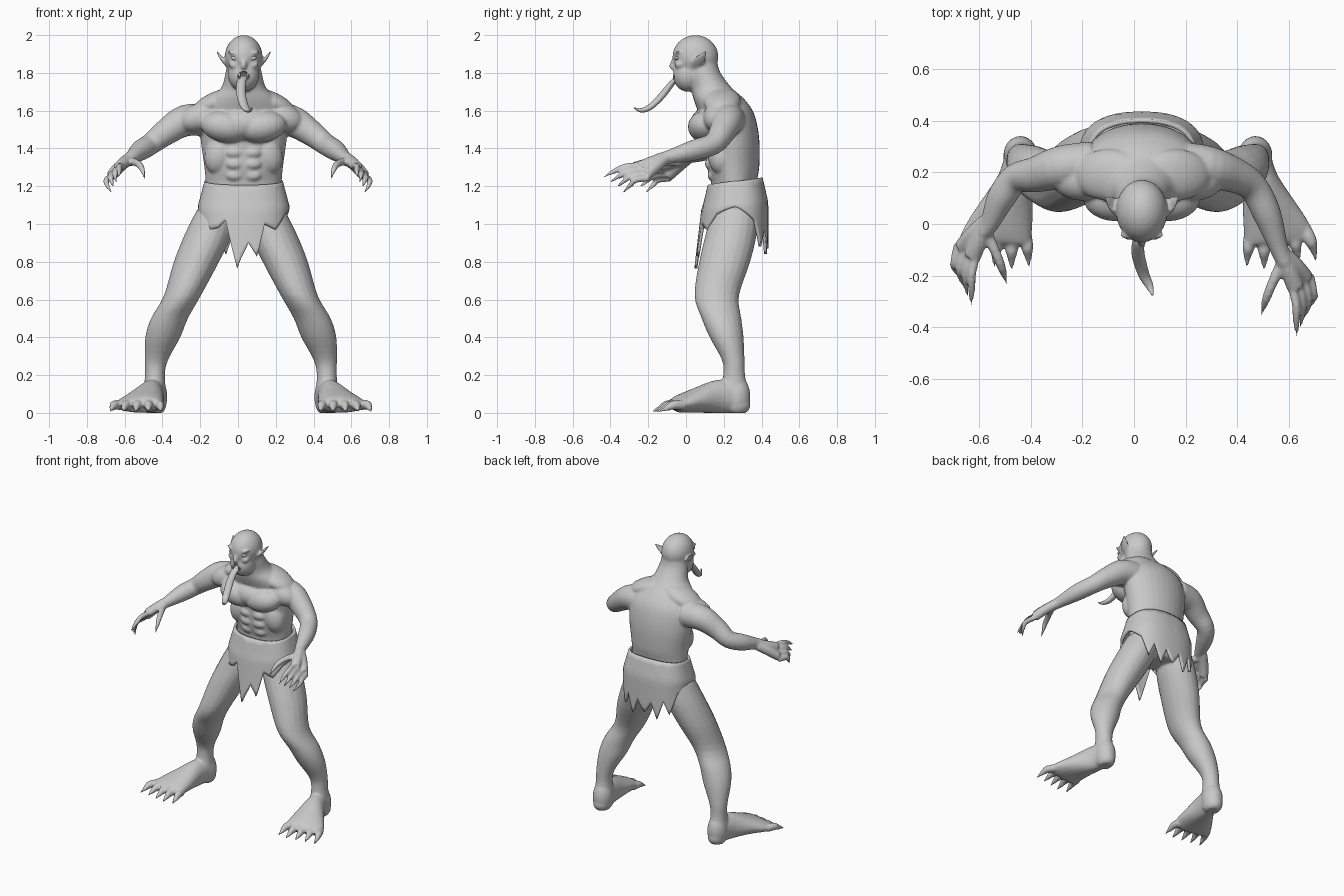
import bpy, bmesh, math
from mathutils import Vector, Matrix

grey = bpy.data.materials.new("plain grey")
grey.diffuse_color = (0.58, 0.58, 0.58, 1)
CX = 0.03   # midline of torso and head


def finish(bm, name):
    bmesh.ops.recalc_face_normals(bm, faces=bm.faces)
    me = bpy.data.meshes.new(name)
    bm.to_mesh(me)
    bm.free()
    me.materials.append(grey)
    me.shade_smooth()
    ob = bpy.data.objects.new(name, me)
    bpy.context.collection.objects.link(ob)
    return ob


def spline(pts, sub=4):
    """Catmull-Rom through rows of numbers."""
    out, n = [], len(pts)
    for i in range(n - 1):
        p = [pts[max(0, min(n - 1, i + k))] for k in (-1, 0, 1, 2)]
        for s in range(sub):
            t = s / sub
            out.append([0.5 * (2 * b + (c - a) * t + (2 * a - 5 * b + 4 * c - d) * t * t
                        + (3 * b - a - 3 * c + d) * t ** 3) for a, b, c, d in zip(*p)])
    return out + [list(pts[-1])]


def tube(bm, pts, level=False, n=20):
    """Skin rows of x, y, z, width, height; level keeps the rings horizontal."""
    rows = spline([p if len(p) == 5 else (*p, p[3]) for p in pts])
    rings = []
    for i, r in enumerate(rows):
        d = Vector(rows[min(i + 1, len(rows) - 1)][:3]) - Vector(rows[max(i - 1, 0)][:3])
        side, up = Vector((1, 0, 0)), Vector((0, 1, 0))
        if not level:
            side = d.cross(Vector((0, 0, 1))).normalized()
            up = side.cross(d).normalized()
        ring = []
        for k in range(n):
            a = 2 * math.pi * k / n
            v = Vector(r[:3]) + side * r[3] * math.cos(a) + up * r[4] * math.sin(a)
            v.z = max(v.z, 0.0)
            ring.append(bm.verts.new(v))
        rings.append(ring)
    for a, b in zip(rings, rings[1:]):
        for k in range(n):
            bm.faces.new((a[k], a[(k + 1) % n], b[(k + 1) % n], b[k]))
    bm.faces.new(rings[0])
    bm.faces.new(rings[-1])


def blob(bm, c, r, rot=0.0, axis='Y'):
    m = Matrix.Translation(c) @ Matrix.Rotation(rot, 4, axis) @ Matrix.Diagonal((*r, 1))
    bmesh.ops.create_uvsphere(bm, u_segments=24, v_segments=14, radius=1, matrix=m)


body = bmesh.new()

# torso and neck
tube(body, [(CX, y, z, rx, ry) for z, y, rx, ry in (
    (0.95, .25, .12, .10), (1.05, .26, .19, .14), (1.2, .255, .2, .12), (1.3, .25, .208, .138),
    (1.45, .245, .228, .143), (1.58, .215, .232, .147), (1.66, .175, .185, .135),
    (1.72, .135, .12, .108), (1.80, .095, .096, .088), (1.86, .08, .085, .085))], True, 32)

# head, jaw, nose
blob(body, (CX, .05, 1.885), (.1, .122, .115))
blob(body, (CX, .01, 1.79), (.083, .08, .09))
blob(body, (CX, -.065, 1.835), (.017, .025, .02))
tube(body, [(CX, -.05, 1.895, .01), (CX, -.068, 1.86, .013), (CX, -.078, 1.832, .014)], True)

# breastbone fill
blob(body, (CX, .125, 1.53), (.17, .105, .09))
for s in (-1, 1):
    # brow, cheek, trapezius, pectoral, shoulder front, rib edge
    blob(body, (CX + s * .045, -.042, 1.903), (.04, .02, .011), s * -.25)
    blob(body, (CX + s * .05, -.03, 1.84), (.03, .03, .02), s * -.3)
    blob(body, (CX + s * .13, .19, 1.652), (.145, .1, .055), s * .36)
    blob(body, (CX + s * .098, .1, 1.515), (.13, .09, .083), s * -.15)
    blob(body, (.015 + s * .215, .17, 1.565), (.12, .08, .075), s * .3)
    blob(body, (CX + s * .125, .185, 1.37), (.08, .07, .11), s * -.3)
    # abdominal blocks
    for k in range(3):
        blob(body, (CX + s * .047, (.124, .128, .142)[k], 1.378 - k * .06), (.048, .028, .031))
    # ear
    tube(body, [(CX + s * .08, .055, 1.83, .012, .02), (CX + s * .105, .068, 1.862, .013, .036),
                (CX + s * .128, .085, 1.893, .009, .024), (CX + s * .146, .11, 1.92, .003)], True)

    # arm, with the left one reaching less far forward
    dy = .12 if s < 0 else 0

    def place(pts):
        return [(s * p[0], p[1] + dy, *p[2:]) for p in pts]
    arm = [(.16, .235, 1.55, .085), (.28, .22, 1.547, .084), (.38, .192, 1.487, .07), (.46, .145, 1.425, .058),
           (.515, .04, 1.39, .055), (.56, -.09, 1.355, .037), (.585, -.15, 1.34, .033)]
    tube(body, [(s * p[0], p[1] + dy * max(0, i - 2) / 4, *p[2:]) for i, p in enumerate(arm)])
    # rolled palm in two strands, curling fingers, thumb
    tube(body, place([(.57, -.11, 1.35, .03), (.60, -.18, 1.33, .034, .03), (.628, -.25, 1.305, .034, .025)]))
    tube(body, place([(.575, -.11, 1.345, .03), (.625, -.16, 1.305, .032), (.668, -.21, 1.258, .03)]))
    for k in range(4):
        x, y, z = .615 + .022 * k, -.25 + .018 * k, 1.31 - .023 * k
        tube(body, place([(x, y, z, .018), (x + .014, y - .07, z - .006, .017),
                          (x + .014, y - .13 + .012 * k, z - .03, .014),
                          (.632 + .011 * k, -.44 + .033 * k, 1.245 - .029 * k, .003)]), n=12)
    tube(body, place([(.575, -.15, 1.33, .024), (.54, -.22, 1.325, .02), (.512, -.29, 1.3, .017),
                      (.49, -.36, 1.23, .003)]), n=12)

    # leg
    def leg(pts):
        return [(.015 + s * p[0], *p[1:]) for p in pts]
    tube(body, leg([(.13, .26, 1.08, .10, .12), (.17, .24, .95, .125, .135), (.235, .205, .8, .12, .135),
                    (.31, .163, .62, .098, .118), (.378, .188, .5, .098, .105), (.413, .215, .4, .093, .09),
                    (.447, .25, .28, .062, .06), (.455, .255, .2, .053, .058), (.455, .255, .1, .06, .075),
                    (.455, .26, .02, .055, .065)]), True)
    # heel, foot and toes
    blob(body, (.015 + s * .455, .268, .085), (.066, .073, .115))
    blob(body, (.015 + s * .455, .272, .045), (.06, .07, .06))
    tube(body, leg([(.455, .26, .085, .06, .085), (.475, .17, .085, .07, .09),
                    (.51, .05, .065, .108, .065), (.54, -.04, .045, .132, .045), (.545, -.065, .035, .122, .032)]))
    for k in range(5):
        x, y = .437 + .052 * k, -.05 + .012 * abs(k - 1)
        tube(body, leg([(x, y, .04, .026), (x + .008 * (k - 1), y - .05, .042, .025),
                        (x + .012 * (k - 1), y - .085, .026, .016),
                        (x + .015 * (k - 1), y - .13, .008, .004)]), n=12)

# keep the soles on the ground
for v in body.verts:
    v.co.z = max(v.co.z, 0)

# fuse the anatomy into one skin
skin = finish(body, "body")
rm = skin.modifiers.new("fuse", 'REMESH')
rm.mode, rm.voxel_size, rm.use_smooth_shade = 'VOXEL', .0075, True
sm = skin.modifiers.new("soften", 'SMOOTH')
sm.factor, sm.iterations = .5, 6

# open mouth cut
cut = bmesh.new()
blob(cut, (CX, -.075, 1.78), (.032, .05, .028))
cutter = finish(cut, "mouth_cutter")
cutter.hide_render = True
cutter.hide_viewport = True
mod = skin.modifiers.new("mouth", 'BOOLEAN')
mod.operation, mod.object, mod.solver = 'DIFFERENCE', cutter, 'EXACT'

# eyes and tusks
bits = bmesh.new()
for s in (-1, 1):
    blob(bits, (CX + s * .045, -.048, 1.876), (.024, .013, .011), s * -.25)
    tube(bits, [(CX + s * .022, -.05, 1.812, .008), (CX + s * .022, -.062, 1.79, .006),
                (CX + s * .021, -.066, 1.765, .001)], True, 8)
finish(bits, "eyes_and_tusks")

# long curling tongue
tg = bmesh.new()
tube(tg, [(CX, -.02, 1.775, .024, .012), (.018, -.065, 1.755, .024, .015), (.015, -.11, 1.70, .025, .018),
          (.025, -.155, 1.65, .024, .017), (.04, -.20, 1.613, .021, .015), (.06, -.24, 1.602, .015, .011),
          (.072, -.275, 1.615, .004, .003)])
finish(tg, "tongue")

# ragged loincloth: hem heights by angle, zero at the front
hem = [(-180, .87), (-170, .95), (-160, .84), (-148, .97), (-136, .88), (-120, 1.02), (-90, 1.08), (-62, 1.03),
       (-46, .97), (-32, .98), (-20, 1.02), (-6, .765), (4, .9), (14, .83), (24, 1.0), (42, .97), (62, 1.05),
       (90, 1.09), (120, 1.02), (136, .88), (148, .97), (160, .84), (170, .95), (180, .87)]
cloth = bmesh.new()
N, R = 180, 10
grid = []
for i in range(N):
    a = -180 + 360 * i / N
    lo = next(h0 + (h1 - h0) * (a - a0) / (a1 - a0) for (a0, h0), (a1, h1) in zip(hem, hem[1:]) if a0 <= a <= a1)
    sx, sy = math.sin(math.radians(a)), -math.cos(math.radians(a))
    top = 1.225 + .02 * sy
    col = []
    for j in range(R + 1):
        z = top + (lo - top) * j / R
        t = min(1, (top - z) / .13)
        u = max(0, 1.105 - z)
        x = CX + (.2 + .035 * t) * math.copysign(abs(sx) ** .85, sx)
        y = .26 + (.138 + .03 * t) * math.copysign(abs(sy) ** .75, sy) - u * .12 * max(0, -sy)
        col.append(cloth.verts.new((x, y, z)))
    grid.append(col)
for i in range(N):
    a, b = grid[i], grid[(i + 1) % N]
    for j in range(R):
        cloth.faces.new((a[j], a[j + 1], b[j + 1], b[j]))
kilt = finish(cloth, "loincloth")
so = kilt.modifiers.new("thickness", 'SOLIDIFY')
so.thickness, so.offset = .015, 0
